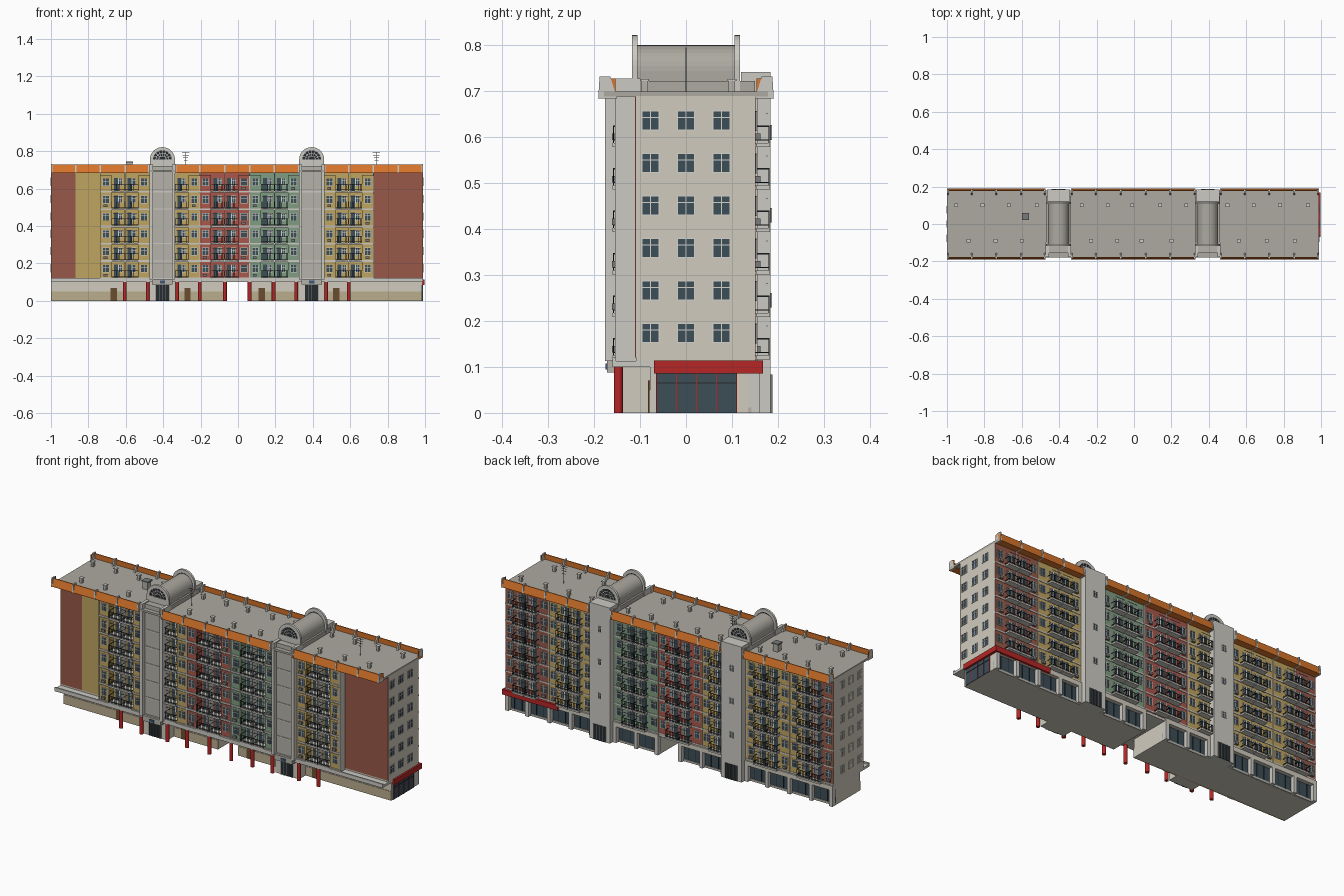
import bpy, bmesh, math, random
from mathutils import Matrix

if "Cube" in bpy.data.objects:
    bpy.data.objects.remove(bpy.data.objects["Cube"])
random.seed(4)

COL = {"beige": "CFCABC", "tan": "B8AC8C", "grey": "B4B1A8", "light": "CBC9C2", "roof": "ABA89F",
       "orange": "D9752F", "brown": "96594A", "yellow": "BFA361", "red": "A8584C", "green": "7F9C80",
       "bright_red": "B52A2A", "glass": "3F4E58", "dark": "2B3033", "frame": "D5D3CC", "wood": "6B4E33",
       "blue": "3C5878", "metal": "77797B"}
MATS, PARTS = {}, {}

def mat(c):
    if c not in MATS:
        m = bpy.data.materials.new(c)
        rgb = [(int(COL[c][i:i + 2], 16) / 255) ** 2.2 for i in (0, 2, 4)]
        m.diffuse_color = (*rgb, 1)
        m.use_nodes = True
        m.node_tree.nodes["Principled BSDF"].inputs["Base Color"].default_value = m.diffuse_color
        MATS[c] = m
    return MATS[c]

def part(name, c):
    return PARTS.setdefault((name, c), bmesh.new())

def prism(name, c, pts, a, b, axis="x"):
    """Extrude a closed profile (y,z) along x, or (x,z) along y."""
    bm = part(name, c)
    P = (lambda p, t: (t, p[0], p[1])) if axis == "x" else (lambda p, t: (p[0], t, p[1]))
    lo = [bm.verts.new(P(p, a)) for p in pts]
    hi = [bm.verts.new(P(p, b)) for p in pts]
    bm.faces.new(lo)
    bm.faces.new(hi[::-1])
    n = len(pts)
    for i in range(n):
        bm.faces.new((lo[i], hi[i], hi[(i + 1) % n], lo[(i + 1) % n]))

def box(name, c, x0, x1, y0, y1, z0, z1):
    prism(name, c, [(y0, z0), (y1, z0), (y1, z1), (y0, z1)], x0, x1)

def fbox(name, c, face, u0, u1, d0, d1, z0, z1):
    """Box on a facade: u along the wall, d distance outward from the centre."""
    if face == "front": box(name, c, u0, u1, -d1, -d0, z0, z1)
    elif face == "back": box(name, c, u0, u1, d0, d1, z0, z1)
    elif face == "right": box(name, c, d0, d1, u0, u1, z0, z1)
    else: box(name, c, -d1, -d0, u0, u1, z0, z1)

def window(face, u, d, z, w, h, name="windows"):
    a, b, lo, hi, t = u - w / 2, u + w / 2, z - h / 2, z + h / 2, .0025
    fbox(name + "_glass", "glass", face, a, b, d - .002, d + .001, lo, hi)
    for x in (a, u - t / 2, b - t):
        fbox(name + "_frames", "frame", face, x, x + t, d, d + .003, lo, hi)
    for y in (lo, z + h * .12, hi - t):
        fbox(name + "_frames", "frame", face, a, b, d, d + .003, y, y + t)

def balcony(face, a, b, d0, d1, z):
    fbox("balcony_slabs", "light", face, a, b, d0, d1, z - .006, z + .003)
    for h in (.008, .038):
        fbox("balcony_rails", "dark", face, a, b, d1 - .003, d1 - .001, z + h, z + h + .0025)
        for u in (a, b - .002):
            fbox("balcony_rails", "dark", face, u, u + .002, d0, d1 - .001, z + h, z + h + .0025)
    for i in range(9):
        u = a + (b - a - .0016) * i / 8
        fbox("balcony_rails", "dark", face, u, u + .0016, d1 - .003, d1 - .001, z, z + .04)
    # door, side light and drying pole
    m = (a + b) / 2
    fbox("balcony_doors", "glass", face, m - .024, m - .002, d0 - .001, d0 + .002, z + .003, z + .072)
    fbox("balcony_doors", "frame", face, m - .002, m + .001, d0, d0 + .004, z + .003, z + .072)
    window(face, m + .012, d0 + .001, z + .051, .022, .04)
    fbox("drying_poles", "metal", face, a + .006, b - .006, d1 - .008, d1 - .006, z + .066, z + .068)

TOWERS = (-.404, .394)
SPANS = [(-1, -.472, ["brown", "yellow", "yellow", "yellow"]),
         (-.337, .328, ["yellow", "red", "red", "green", "green"]),
         (.46, .988, ["yellow", "yellow", "brown", "brown"])]
FLOORS = [.122 + .0925 * k for k in range(6)]

# main body, roof and terrace
box("main_body", "beige", -1, .988, -.109, .15, .113, .69)
box("roof_slab", "roof", -1, .988, -.178, .178, .688, .699)
for a, b in ((-1, -.065), (.058, .985)):
    box("ground_floor", "beige", a, b, -.078, .135, 0, .113)
    box("ground_plinth", "tan", a, b, -.081, -.07, 0, .05)
box("terrace_slab", "light", -1, .988, -.16, .15, .1, .113)
box("terrace_kerb", "light", -1, .988, -.16, -.152, .113, .121)

# residential modules on both long sides
for s, (a, b, cols) in enumerate(SPANS):
    w = (b - a) / len(cols)
    for i, c in enumerate(cols):
        x0, x1 = a + i * w, a + (i + 1) * w
        flat = (s == 0 and i < 2) or (s == 2 and i > 1)
        flip = (i % 2 == 1) if s != 1 else (i % 2 == 0)
        fbox("front_wall_paint", c, "front", x0, x1, .105, .1105, .121, .688)
        fbox("back_wall_paint", c, "back", x0, x1, .148, .1515, .113, .688)
        for z in FLOORS:
            for face in ("front", "back"):
                if face == "front" and flat:
                    continue
                wa, wb = (x1 - .06, x1) if flip else (x0, x0 + .06)
                ba, bb = (x0 + .001, x1 - .061) if flip else (x0 + .061, x1 - .001)
                if face == "front":
                    fbox("front_window_bays", c, face, wa, wb, .109, .15, z + .003, z + .083)
                    fbox("front_bay_sills", "light", face, wa, wb, .109, .153, z - .006, z + .003)
                    fbox("front_bay_heads", c, face, wa, wb, .109, .145, z + .083, z + .0875)
                    dw = .15
                    balcony(face, ba, bb, .1105, .16, z)
                else:
                    dw = .1515
                    fbox("floor_bands", "light", face, x0, x1, .15, .154, z - .006, z + .001)
                    balcony(face, ba, bb, .1515, .183, z)
                wc = (wa + wb) / 2
                window(face, wc, dw, z + .05, .036, .042)
                if random.random() < .35:
                    fbox("air_conditioners", "metal", face, wc - .012, wc + .008, dw, dw + .011, z + .009, z + .023)
    # drain pipes and cornice ribs at module lines
    for i in range(len(cols) + 1):
        x = min(max(a + i * w, a + .004), b - .004)
        for sgn in (-1, 1):
            prism("cornice_ribs", "light", [(sgn * .15, .684), (sgn * .191, .684), (sgn * .188, .732), (sgn * .165, .732)],
                  x - .004, x + .004)
        if 0 < i < len(cols):
            box("drain_pipes", "light", x - .002, x + .002, .15, .156, .113, .688)
            if not (s == 0 and i < 2) and not (s == 2 and i > 2):
                box("drain_pipes", "light", x - .002, x + .002, -.155, -.109, .113, .688)
    # sloped orange cornice with soffit
    for g in (-1, 1):
        prism("cornice", "orange", [(g * .19, .69), (g * .181, .728), (g * .176, .728), (g * .178, .69)], a, b)
        box("cornice_soffit", "orange", a, b, *sorted((g * .15, g * .19)), .685, .69)
        for e in (a, b - .003):
            if abs(e) > .9:
                prism("cornice_ends", "orange", [(g * .153, .69), (g * .19, .69), (g * .181, .728), (g * .153, .728)], e, e + .003)

# end wall windows
for z in FLOORS:
    for y in (-.077, 0, .077):
        window("right", y, .988, z + .052, .04, .044)
        window("left", y, 1.0 - .001, z + .052, .04, .044)

# stair towers with vaulted heads
for c in TOWERS:
    box("tower_front_panel", "grey", c - .06, c + .06, -.155, -.1, .113, .722)
    for g in (-1, 1):
        box("tower_pilasters", "light", c + g * .06 - .0085, c + g * .06 + .0085, -.176, -.1, .113, .728)
    for z in FLOORS[1:]:
        box("tower_joints", "light", c - .052, c + .052, -.158, -.15, z - .004, z + .002)
    box("tower_back", "light", c - .062, c + .062, .12, .184, .0, .742)
    box("tower_roof", "roof", c - .066, c + .066, -.15, .15, .69, .722)
    for z in (.245, .43, .61):
        window("back", c, .184, z, .024, .032, "stair_windows")
    # entrances
    box("entrance_block", "beige", c - .072, c + .072, -.137, -.07, 0, .113)
    box("entrance_canopy", "grey", c - .055, c + .055, -.172, -.13, .088, .118)
    box("entrance_plaque", "blue", c - .014, c + .014, -.175, -.17, .094, .108)
    for f, d in (("front", .138), ("back", .184)):
        fbox("entrance_doors", "dark", f, c - .036, c + .036, d - .004, d + .002, 0, .084)
        for u in (-.036, -.018, 0, .018, .036):
            fbox("entrance_door_bars", "metal", f, c + u - .001, c + u + .001, d, d + .004, 0, .084)
    # vault and arch faces with fanlights
    arc = [math.pi * i / 16 for i in range(17)]
    vault = [(c + .056 * math.cos(t), .744 + .056 * math.sin(t)) for t in arc]
    prism("tower_vault", "roof", [(c + .056, .7)] + vault + [(c - .056, .7)], -.107, .107, "y")
    for y in (-.112, .112):
        y0, y1 = y - .006, y + .006
        ring = lambda r, t: (c + r * math.cos(t), .755 + r * math.sin(t))
        for t, u in zip(arc, arc[1:]):
            prism("tower_arch", "light", [ring(.05, t), ring(.067, t), ring(.067, u), ring(.05, u)], y0, y1, "y")
        prism("fanlight_glass", "dark", [ring(.051, t) for t in arc], y - .003, y + .003, "y")
        box("tower_arch_base", "light", c - .067, c + .067, y0, y1, .7, .755)
        for r in (.018, .034):
            for t, u in zip(arc[::2], arc[2::2]):
                prism("fanlight_bars", "frame", [ring(r, t), ring(r + .003, t), ring(r + .003, u), ring(r, u)], y - .005, y + .005, "y")
        for t in arc[2:-1:2]:
            prism("fanlight_bars", "frame", [ring(.018, t - .06), ring(.05, t - .025), ring(.05, t + .025), ring(.018, t + .06)],
                  y - .005, y + .005, "y")

# front arcade columns and service doors
for x in (-.605, -.482, -.325, -.205, -.07, .062, .19, .312, .472, .592):
    bmesh.ops.create_cone(part("arcade_columns", "bright_red"), cap_ends=True, segments=16, radius1=.01, radius2=.01,
                          depth=.1, matrix=Matrix.Translation((x, -.147, .05)))
for x in (-.665, -.27, .127, .525):
    box("service_doors", "wood", x - .017, x + .017, -.083, -.07, 0, .07)

# back shopfronts: pillars, lintel and glazing
for a, b in ((-1, -.467), (-.341, -.065), (.058, .331), (.457, .985)):
    n = round((b - a) / .13)
    w = (b - a) / n
    box("shop_lintel", "beige", a, b, .13, .16, .088, .113)
    box("shop_plinth", "grey", a, b, .13, .142, 0, .012)
    for i in range(n + 1):
        x = min(max(a + i * w, a + .01), b - .01)
        box("shop_pillars", "light", x - .01, x + .01, .13, .16, 0, .09)
        if i < n:
            box("shop_glass", "glass", a + i * w, a + (i + 1) * w, .13, .138, .012, .09)
            for k in (1, 2):
                m = a + (i + k / 3) * w
                box("shop_mullions", "dark", m - .0015, m + .0015, .136, .141, 0, .09)

# corner shop on the right end
box("corner_sign_band", "bright_red", .98, .998, -.07, .168, .086, .114)
box("corner_sign_band", "bright_red", .66, .998, .155, .168, .086, .114)
box("corner_shop_glass", "glass", .98, .988, -.065, .11, 0, .086)
for i in range(5):
    y = -.064 + i * .0435
    box("corner_shop_mullions", "bright_red", .986, .99, y - .001, y + .001, 0, .086)
box("corner_shop_transom", "dark", .986, .99, -.065, .11, .064, .066)

# roof vents, hatch and aerials
for y, xs in ((.1, (-.95, -.81, -.67, -.52, -.28, -.14, -.01, .14, .28, .5, .64, .78, .93)),
              (-.09, (-.885, -.74, -.6, -.23, -.09, .04, .2, .56, .71, .86))):
    for x in xs:
        box("roof_vents", "grey", x - .007, x + .007, y - .007, y + .007, .69, .722)
        box("roof_vent_caps", "light", x - .01, x + .01, y - .01, y + .01, .722, .727)
box("roof_hatch", "grey", -.595, -.565, .025, .055, .69, .738)
box("roof_hatch_cap", "metal", -.599, -.561, .021, .059, .738, .745)
for x in (-.28, .74):
    box("aerials", "metal", x - .001, x + .001, -.001, .001, .69, .795)
    for z, r in ((.75, .01), (.765, .014), (.778, .017), (.79, .02)):
        box("aerials", "metal", x - r, x + r, -.001, .001, z, z + .002)

# turn the collected parts into objects
for (name, c), bm in PARTS.items():
    bmesh.ops.recalc_face_normals(bm, faces=bm.faces)
    label = name if sum(k[0] == name for k in PARTS) == 1 else name + "_" + c
    me = bpy.data.meshes.new(label)
    bm.to_mesh(me)
    bm.free()
    me.materials.append(mat(c))
    bpy.context.collection.objects.link(bpy.data.objects.new(label, me))
